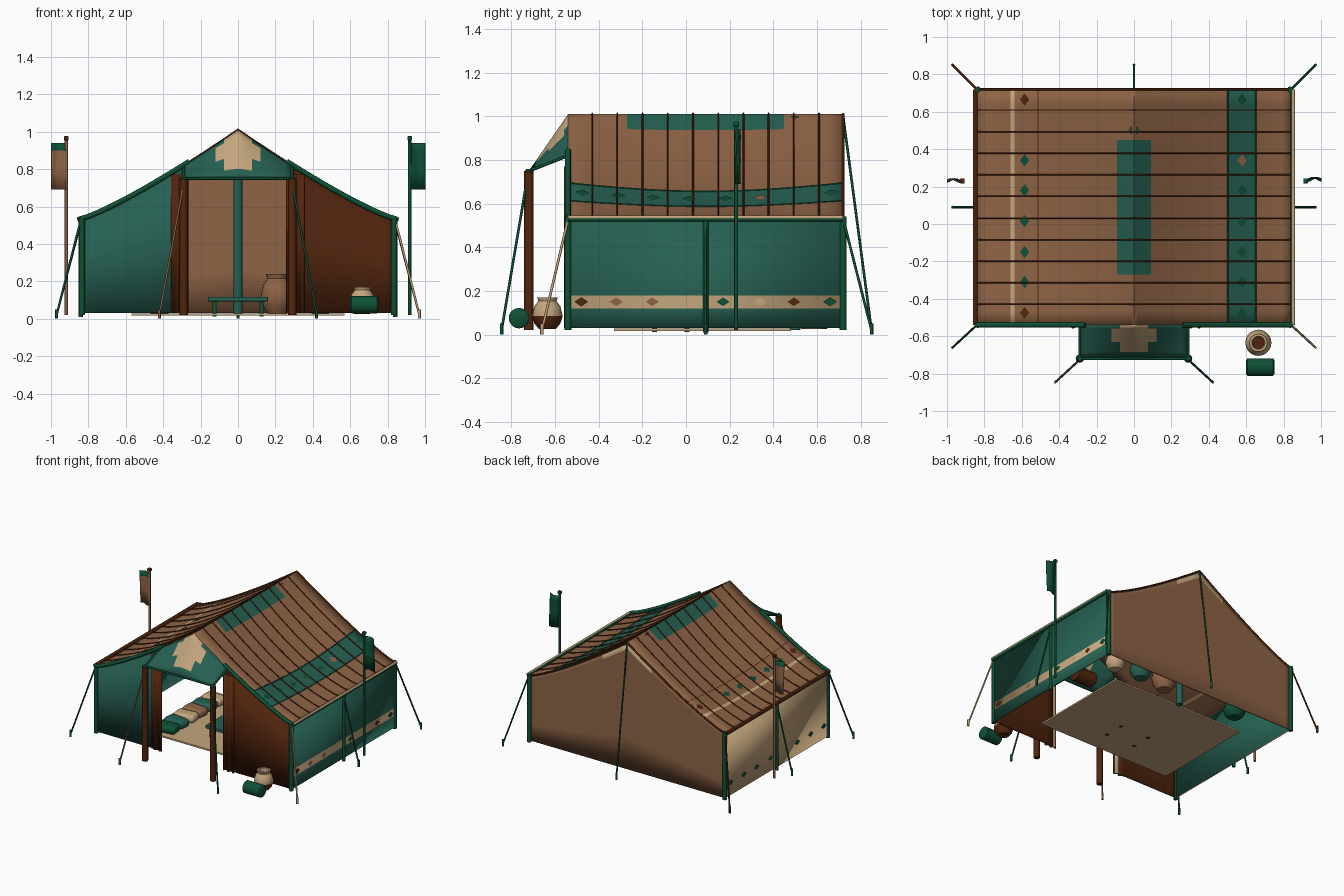
import bpy, bmesh, math
from mathutils import Vector

if "Cube" in bpy.data.objects:
    bpy.data.objects.remove(bpy.data.objects["Cube"])

def mat(name, rgb):
    m = bpy.data.materials.new(name)
    lin = [((c / 255 + 0.055) / 1.055) ** 2.4 for c in rgb]
    m.diffuse_color = (*lin, 1)
    m.use_nodes = True
    m.node_tree.nodes["Principled BSDF"].inputs["Base Color"].default_value = m.diffuse_color
    return m

GREEN = mat("cloth green", (38, 96, 82))
DGREEN = mat("deep green", (15, 80, 54))
BROWN = mat("canvas brown", (143, 100, 70))
DBROWN = mat("dark brown", (82, 37, 14))
TAN = mat("tan", (196, 166, 125))

def finish(name, bm, mats, smooth=40):
    me = bpy.data.meshes.new(name)
    bm.to_mesh(me)
    bm.free()
    for m in mats:
        me.materials.append(m)
    ob = bpy.data.objects.new(name, me)
    bpy.context.collection.objects.link(ob)
    if smooth:
        bpy.context.view_layer.objects.active = ob
        ob.select_set(True)
        bpy.ops.object.shade_smooth_by_angle(angle=math.radians(smooth))
        ob.select_set(False)
    return ob

def sheet(name, us, vs, fn, mats, rule=None, thick=0.01, shift=0):
    """Cloth grid; shift picks the lining colour slot."""
    bm = bmesh.new()
    g = [[bm.verts.new(fn(u, v)) for v in vs] for u in us]
    for i in range(len(us) - 1):
        for j in range(len(vs) - 1):
            f = bm.faces.new((g[i][j], g[i + 1][j], g[i + 1][j + 1], g[i][j + 1]))
            if rule:
                f.material_index = rule((us[i] + us[i + 1]) / 2, (vs[j] + vs[j + 1]) / 2)
    ob = finish(name, bm, mats)
    s = ob.modifiers.new("thickness", 'SOLIDIFY')
    s.thickness, s.offset, s.material_offset = thick, -1, shift
    return ob

def tube(name, pts, r, m):
    cu = bpy.data.curves.new(name, 'CURVE')
    cu.dimensions = '3D'
    cu.bevel_depth, cu.bevel_resolution, cu.use_fill_caps = r, 2, True
    sp = cu.splines.new('POLY')
    sp.points.add(len(pts) - 1)
    for p, co in zip(sp.points, pts):
        p.co = (*co, 1)
    cu.materials.append(m)
    ob = bpy.data.objects.new(name, cu)
    bpy.context.collection.objects.link(ob)

def box(name, c, size, m, bevel=0.0, rot=0):
    bm = bmesh.new()
    bmesh.ops.create_cube(bm, size=1)
    bmesh.ops.scale(bm, vec=size, verts=bm.verts)
    ob = finish(name, bm, [m], 60 if bevel else 0)
    ob.location, ob.rotation_euler = c, (0, 0, rot)
    if bevel:
        b = ob.modifiers.new("soft", 'BEVEL')
        b.width, b.segments = bevel, 3

def lathe(name, loc, prof, mats, rule=None, n=20):
    bm = bmesh.new()
    rings = [[bm.verts.new((r * math.cos(t * math.tau / n), r * math.sin(t * math.tau / n), z))
              for t in range(n)] for r, z in prof]
    for k in range(len(prof) - 1):
        for t in range(n):
            f = bm.faces.new((rings[k][t], rings[k][(t + 1) % n], rings[k + 1][(t + 1) % n], rings[k + 1][t]))
            if rule:
                f.material_index = rule(f.calc_center_median().z)
    bm.faces.new(rings[0][::-1])
    bm.faces.new(rings[-1])
    ob = finish(name, bm, mats)
    ob.location = loc
    return ob

def lin(a, b, n, *extra):
    return sorted({round(a + (b - a) * i / n, 4) for i in range(n + 1)} | set(extra))

def diamond(name, pts, m):
    bm = bmesh.new()
    bm.faces.new([bm.verts.new(p) for p in pts])
    finish(name, bm, [m], 0)

# ---- sagging roof
Y0, Y1, W = -0.54, 0.72, 0.845
def prof(x):
    return 0.53 + 0.48 * (1 - min(abs(x) / W, 1)) ** 1.2
def roof(x, y):
    t = min(max((y - Y0) / (Y1 - Y0), 0), 1)
    return prof(x) - 0.04 * math.sin(math.pi * t) * math.sin(math.pi * min(abs(x) / W, 1))
def roof_rule(x, y):
    if abs(x) < 0.09 and -0.27 < y < 0.45: return 1
    if 0.50 < x < 0.65: return 1
    if -0.66 < x < -0.64: return 2
    if -0.515 < x < -0.51: return 3
    return 0
sheet("roof_cloth", lin(-W, W, 34, -0.66, -0.64, -0.515, -0.51, -0.09, 0.09, 0.5, 0.65, 0.02, -0.02),
      lin(Y0, Y1, 16, -0.27, 0.45), lambda x, y: (x, y, roof(x, y)),
      [BROWN, GREEN, TAN, DBROWN], roof_rule)
for i in range(10):
    y = -0.43 + i * 0.1155
    tube("roof_rope", [(x, y, roof(x, y) + 0.003) for x in lin(-W, W, 30)], 0.004, DBROWN)
for x in (0.5, 0.65):
    tube("band_edge", [(x, y, roof(x, y)) for y in lin(Y0, Y1, 16)], 0.004, DGREEN)
for x0 in (0.578, -0.585):
    for y in (0.665, 0.34, 0.18, 0.015, -0.15, -0.31, -0.475):
        edge = y > 0.6 or y < -0.4
        m = DBROWN if edge and x0 < 0 else BROWN if x0 > 0 and y == 0.34 else DGREEN
        diamond("roof_diamond", [(x, yy, roof(x, yy) + 0.005) for x, yy in
                ((x0 - 0.025, y), (x0, y - 0.033), (x0 + 0.025, y), (x0, y + 0.033))], m)

# ---- side walls
ys = [Y0, Y1]
sheet("right_wall", ys, [0.03, 0.12, 0.18, 0.53], lambda y, z: (0.84, y, z), [GREEN, TAN],
      lambda y, z: int(0.12 < z < 0.18))
sheet("left_wall", ys, [0.03, 0.53], lambda y, z: (-0.84, Y0 + Y1 - y, z), [TAN, GREEN], shift=1)
for i, y in enumerate((-0.48, -0.32, -0.155, 0.17, 0.34, 0.495, 0.66)):
    m = (DBROWN, BROWN, BROWN, DGREEN, TAN, DBROWN, DGREEN)[i]
    for x, mm, z in ((0.843, m, 0.15), (-0.843, DGREEN, 0.13)):
        diamond("wall_diamond", [(x, y - 0.03, z), (x, y, z - 0.02), (x, y + 0.03, z), (x, y, z + 0.02)], mm)

# ---- gable walls: v runs from the hem up to the roof
def gable(y):
    return lambda x, v: (x, y, 0.03 + (prof(x) - 0.035) * v)
sheet("back_wall", lin(-0.84, 0.84, 32), [0, 0.25, 0.5, 0.75, 0.95, 1],
      lambda x, v: gable(Y1)(-x, v), [BROWN, TAN], lambda x, v: int(abs(x) < 0.2 and v > 0.95))
sheet("front_wall_left", lin(-0.84, -0.3, 10), [0, 0.5, 1], gable(Y0), [GREEN, DBROWN], shift=1)
sheet("front_wall_right", lin(0.3, 0.84, 10), [0, 0.5, 1], gable(Y0), [DBROWN])
for s in (-1, 1):
    a, b = sorted((s * 0.265, s * 0.355))
    sheet("door_curtain", lin(a, b, 12), [0.03, 0.77],
          lambda x, z: (x, Y0 - 0.012 + 0.008 * math.sin(x * 140), z), [DBROWN, TAN], shift=1)

# ---- frame posts, eave rails, front trim
for s in (-1, 1):
    for y in (Y0, Y1):
        tube("corner_post", [(s * 0.835, y, 0.02), (s * 0.835, y, 0.54)], 0.016, DGREEN)
    tube("side_post", [(s * 0.842, 0.09, 0.01), (s * 0.842, 0.09, 0.52)], 0.012, DGREEN)
    tube("eave_rail", [(s * 0.848, Y0, 0.53), (s * 0.848, Y1, 0.53)], 0.012, DBROWN if s < 0 else DGREEN)
    tube("eave_cord", [(s * 0.852, Y0, 0.537), (s * 0.852, Y1, 0.537)], 0.009, TAN if s > 0 else DBROWN)
    tube("front_roof_trim", [(s * x, Y0, prof(x) + 0.003) for x in lin(0.26, 0.845, 12)], 0.014, DGREEN)
    tube("back_roof_trim", [(s * x, Y1, prof(x)) for x in lin(0, 0.845, 16)], 0.006, DBROWN)
tube("centre_post", [(0, 0.5, 0.02), (0, 0.5, 1.0)], 0.025, GREEN)

# ---- porch awning with stepped tan patch
def awning(x, v):
    return (x, Y0 - 0.18 * v, prof(x) * (1 - v) + 0.75 * v)
def awning_rule(x, v):
    w = 0.12 if 0.1 < v < 0.5 else 0.075 if v < 0.8 else 0
    return int(abs(x) < w)
sheet("porch_awning", lin(-0.29, 0.29, 16, -0.12, 0.12, -0.075, 0.075), [1, 0.8, 0.65, 0.5, 0.35, 0.2, 0.1, 0],
      lambda x, v: awning(x, v), [GREEN, TAN], awning_rule, 0.008)
tube("porch_front_trim", [(-0.29, -0.72, 0.75), (0.29, -0.72, 0.75)], 0.007, DGREEN)
for s in (-1, 1):
    tube("porch_side_trim", [awning(s * 0.29, 0), awning(s * 0.29, 1)], 0.007, DGREEN)
    tube("porch_post", [(s * 0.29, -0.72, 0.02), (s * 0.29, -0.72, 0.75)], 0.022, DBROWN)
    lathe("post_cap", (s * 0.29, -0.72, 0.745), [(0.012, -0.012), (0.022, 0), (0.012, 0.014)], [DGREEN], n=12)

# ---- guy ropes with ground stakes
guys = [((0, Y1, 1.0), (0, 0.85, 0.02), DGREEN)]
for s in (-1, 1):
    guys += [((s * 0.84, Y0, 0.53), (s * 0.97, -0.66, 0.02), TAN if s > 0 else DGREEN),
             ((s * 0.84, Y1, 0.53), (s * 0.97, 0.85, 0.02), DGREEN if s > 0 else DBROWN),
             ((s * 0.845, 0.09, 0.5), (s * 0.97, 0.09, 0.02), DGREEN),
             ((s * 0.295, -0.73, 0.7), (s * 0.42, -0.845, 0.02), BROWN if s < 0 else DGREEN)]
for a, b, m in guys:
    tube("guy_rope", [a, b], 0.006, m)
    tube("stake", [(b[0], b[1], 0), (b[0], b[1], 0.05)], 0.008, m)

# ---- flag poles and waving flags
for s in (-1, 1):
    m = DGREEN if s > 0 else BROWN
    tube("flag_pole", [(s * 0.918, 0.23, 0.02), (s * 0.918, 0.23, 0.96)], 0.009, m)
    box("pole_finial", (s * 0.918, 0.23, 0.965), (0.026, 0.026, 0.022), DBROWN if s < 0 else DGREEN, 0.005)
    sheet("flag", lin(0.918, 1.0, 8), [0.69, 0.8, 0.9, 0.94],
          lambda x, z: (s * x, 0.235 + 0.01 * math.sin((x - 0.918) * 60 + z * 6), z), [m, DGREEN],
          lambda x, z: int(z > 0.9), 0.006)

# ---- floor mat, low table, cushions
box("floor_mat", (0, 0.075, 0.022), (1.14, 0.81, 0.012), TAN)
box("table_top", (0, -0.07, 0.105), (0.32, 0.2, 0.025), GREEN, 0.004)
for sx in (-1, 1):
    for sy in (-1, 1):
        box("table_leg", (sx * 0.125, -0.07 + sy * 0.075, 0.055), (0.022, 0.022, 0.085), DGREEN)
for i, m in enumerate((DGREEN, GREEN, TAN, BROWN, GREEN, TAN)):
    box("cushion", (-0.43, -0.25 + i * 0.115, 0.06), (0.17, 0.105, 0.06), m, 0.025, 0.12 * (-1) ** i)

# ---- jars inside and out, bed rolls
jar = [(0.55, 0), (0.85, 0.18), (1, 0.42), (0.85, 0.72), (0.6, 0.88), (0.68, 1), (0.5, 1), (0.45, 0.8)]
def pot(name, x, y, r, h, mats, rule=None):
    lathe(name, (x, y, 0.025), [(r * a, h * b) for a, b in jar], mats, rule)
pot("outside_jar", 0.665, -0.635, 0.07, 0.145, [DBROWN, TAN], lambda z: int(z > 0.08))
pot("tall_jar", 0.21, 0.58, 0.09, 0.215, [BROWN])
pot("green_jar", 0.44, 0.6, 0.08, 0.15, [GREEN])
pot("tan_jar", 0.66, 0.58, 0.07, 0.13, [TAN])
pot("corner_jar", -0.42, 0.6, 0.08, 0.13, [DGREEN])
def roll(name, c, r, l, m):
    ob = lathe(name, c, [(r * 0.75, -l), (r, -l * 0.88), (r, l * 0.88), (r * 0.75, l)], [m])
    ob.rotation_euler = (0, math.pi / 2, 0)
roll("outside_bed_roll", (0.675, -0.765, 0.075), 0.047, 0.077, DGREEN)
roll("inside_bed_roll", (0.7, 0.28, 0.085), 0.055, 0.09, DBROWN)
